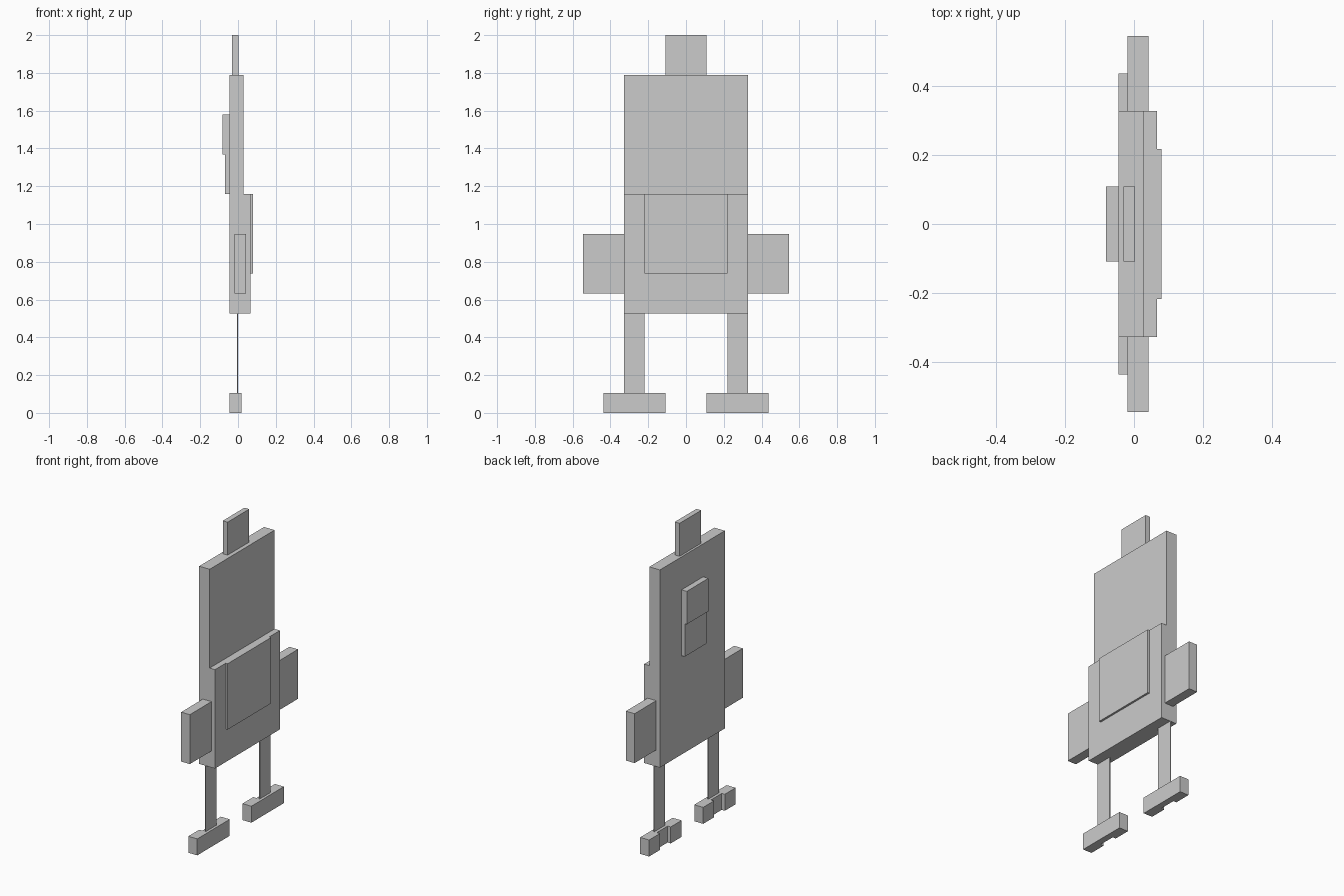
import bpy, bmesh

if "Cube" in bpy.data.objects:
    bpy.data.objects.remove(bpy.data.objects["Cube"])

U = 2 / 19      # vertical cell size
W = 0.1093      # sideways cell size


def plate(name, outline, x0, x1):
    """Extrude a (y, z) outline given in cells from depth x0 to x1."""
    return extrude(name, [(x0, y * W, z * U) for y, z in outline], (x1 - x0, 0, 0))


def extrude(name, points, offset):
    bm = bmesh.new()
    face = bm.faces.new([bm.verts.new(p) for p in points])
    ext = bmesh.ops.extrude_face_region(bm, geom=[face])
    moved = [g for g in ext["geom"] if isinstance(g, bmesh.types.BMVert)]
    bmesh.ops.translate(bm, verts=moved, vec=offset)
    bmesh.ops.recalc_face_normals(bm, faces=bm.faces)
    mesh = bpy.data.meshes.new(name)
    bm.to_mesh(mesh)
    bm.free()
    obj = bpy.data.objects.new(name, mesh)
    bpy.context.collection.objects.link(obj)
    return obj


def box(name, y0, y1, z0, z1, x0, x1):
    return plate(name, [(y0, z0), (y1, z0), (y1, z1), (y0, z1)], x0, x1)


# Torso slab, thicker lower half and belly patch
box("torso", -3, 3, 5, 17, -0.045, 0.029)
box("lower_body", -3, 3, 5, 11, 0.029, 0.067)
box("belly_patch", -2, 2, 7, 11, 0.067, 0.080)

# Head tuft
box("top_tuft", -1, 1, 17, 19, -0.031, 0.003)

# Stepped block on the other face
box("upper_block", -1, 1, 13, 15, -0.082, -0.045)
box("lower_block", -1, 1, 11, 13, -0.068, -0.045)

# Paired limbs
for side, s in (("left", -1), ("right", 1)):
    box(side + "_arm", s * 3, s * 5, 6, 9, -0.019, 0.042)
    box(side + "_leg", s * 2, s * 3, 1, 5, -0.005, 0.001)
    # Foot with a notch between two toes
    back, notch, front = -0.045, -0.023, 0.018
    outline = [(front, 1), (front, 4), (back, 4), (back, 3),
               (notch, 3), (notch, 2), (back, 2), (back, 1)]
    extrude(side + "_foot", [(x, s * y * W, 0) for x, y in outline], (0, 0, U))
